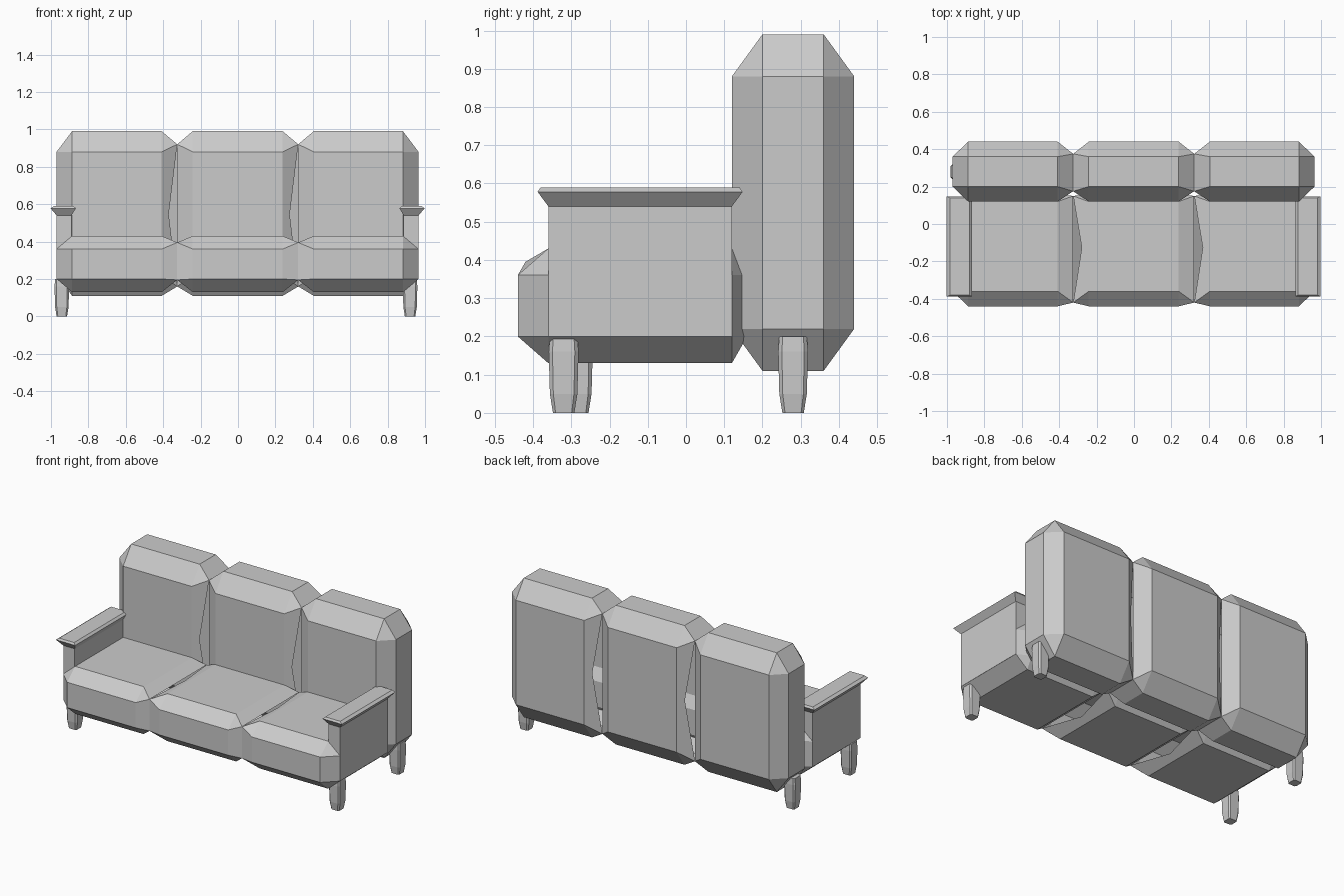
import bpy, bmesh
from mathutils import Vector

if "Cube" in bpy.data.objects:
    bpy.data.objects.remove(bpy.data.objects["Cube"])

fabric = bpy.data.materials.new("grey_fabric")
fabric.diffuse_color = (0.6, 0.6, 0.6, 1)
fabric.use_nodes = True
fabric.node_tree.nodes["Principled BSDF"].inputs["Base Color"].default_value = fabric.diffuse_color


def make_object(name, rings, cap_start=True, cap_end=True, slits={}):
    """Skin a list of rings; slits = {(gap, side): point} puts a notch vertex in one face."""
    bm = bmesh.new()
    loops = [[bm.verts.new(p) for p in ring] for ring in rings]
    n = len(loops[0])
    for g, (a, b) in enumerate(zip(loops, loops[1:])):
        for i in range(n):
            j = (i + 1) % n
            face = [a[i], a[j], b[j], b[i]]
            if (g, i) in slits:
                notch = bm.verts.new(slits[g, i])
                face.insert(1 if g == 0 else 3, notch)
            bm.faces.new(face)
    if cap_start:
        bm.faces.new(loops[0][::-1])
    if cap_end:
        bm.faces.new(loops[-1])
    bmesh.ops.remove_doubles(bm, verts=bm.verts, dist=0.0005)
    bmesh.ops.recalc_face_normals(bm, faces=bm.faces)
    mesh = bpy.data.meshes.new(name)
    bm.to_mesh(mesh)
    bm.free()
    mesh.materials.append(fabric)
    obj = bpy.data.objects.new(name, mesh)
    bpy.context.collection.objects.link(obj)


def octagon(x, outer, inner):
    """Chamfered y-z section; sides 0, 2, 4, 6 are top, back, bottom, front."""
    (y0, y1, z0, z1), (u0, u1, w0, w1) = outer, inner
    return [Vector((x, y, z)) for y, z in (
        (u0, z1), (u1, z1), (y1, w1), (y1, w0), (u1, z0), (u0, z0), (y0, w0), (y0, w1))]


def tip(x, rect):
    """Rectangular end section with each corner doubled, to match the octagon."""
    y0, y1, z0, z1 = rect
    return [Vector((x, y, z)) for y, z in (
        (y0, z1), (y1, z1), (y1, z1), (y1, z0), (y1, z0), (y0, z0), (y0, z0), (y0, z1))]


def cushion_row(name, outer, inner, pinch, low_x_slit, high_x_slit):
    """Three puffy hollow cushions meeting at pinched seams with slits."""
    edges = [-0.97, -0.325, 0.322, 0.965]
    for k in range(3):
        x0, x1 = edges[k], edges[k + 1]
        first, last = k == 0, k == 2
        rings = [tip(x0, inner if first else pinch),
                 octagon(x0 + 0.083, outer, inner),
                 octagon(x1 - 0.083, outer, inner),
                 tip(x1, inner if last else pinch)]
        slits = {}
        for use, gap, end, full, side in ((not first, 0, 0, 1, low_x_slit),
                                          (not last, 2, 3, 2, high_x_slit)):
            if use:
                j = (side + 1) % 8
                a = (rings[end][side] + rings[end][j]) / 2
                b = (rings[full][side] + rings[full][j]) / 2
                slits[gap, side] = a.lerp(b, 0.55)
        make_object(f"{name}_{k + 1}", rings, first, last, slits)


# Backrest and seat cushions
cushion_row("back_cushion", (0.12, 0.44, 0.11, 0.99), (0.20, 0.36, 0.22, 0.88),
            (0.175, 0.375, 0.16, 0.92), 2, 6)
cushion_row("seat_cushion", (-0.44, 0.16, 0.13, 0.43), (-0.36, 0.12, 0.20, 0.36),
            (-0.42, 0.15, 0.195, 0.395), 0, 4)


def rect(x0, x1, y0, y1, z):
    return [(x0, y0, z), (x1, y0, z), (x1, y1, z), (x0, y1, z)]


# Arms with a flared pad on top
for side, s, off in (("left", -1, 0.0), ("right", 1, -0.004)):
    def level(a, b, y0, y1, z):
        lo, hi = sorted((s * (a + off), s * (b + off)))
        return rect(lo, hi, y0, y1, z)
    make_object(f"{side}_arm", [
        level(0.89, 0.97, -0.36, 0.12, 0.20),
        level(0.89, 0.97, -0.36, 0.12, 0.54),
        level(0.867, 1.002, -0.388, 0.148, 0.578),
        level(0.88, 0.985, -0.38, 0.14, 0.59)])

# Tapered legs
for name, x, y in (("front_left_leg", -0.942, -0.283), ("front_right_leg", 0.92, -0.32),
                   ("back_left_leg", -0.942, 0.28), ("back_right_leg", 0.92, 0.28)):
    rings = []
    for z, r in ((0, 0.028), (0.05, 0.036), (0.16, 0.039), (0.20, 0.036)):
        c = r * 0.75
        rings.append([(x + dx, y + dy, z) for dx, dy in (
            (-c, -r), (c, -r), (r, -c), (r, c), (c, r), (-c, r), (-r, c), (-r, -c))])
    make_object(name, rings)
